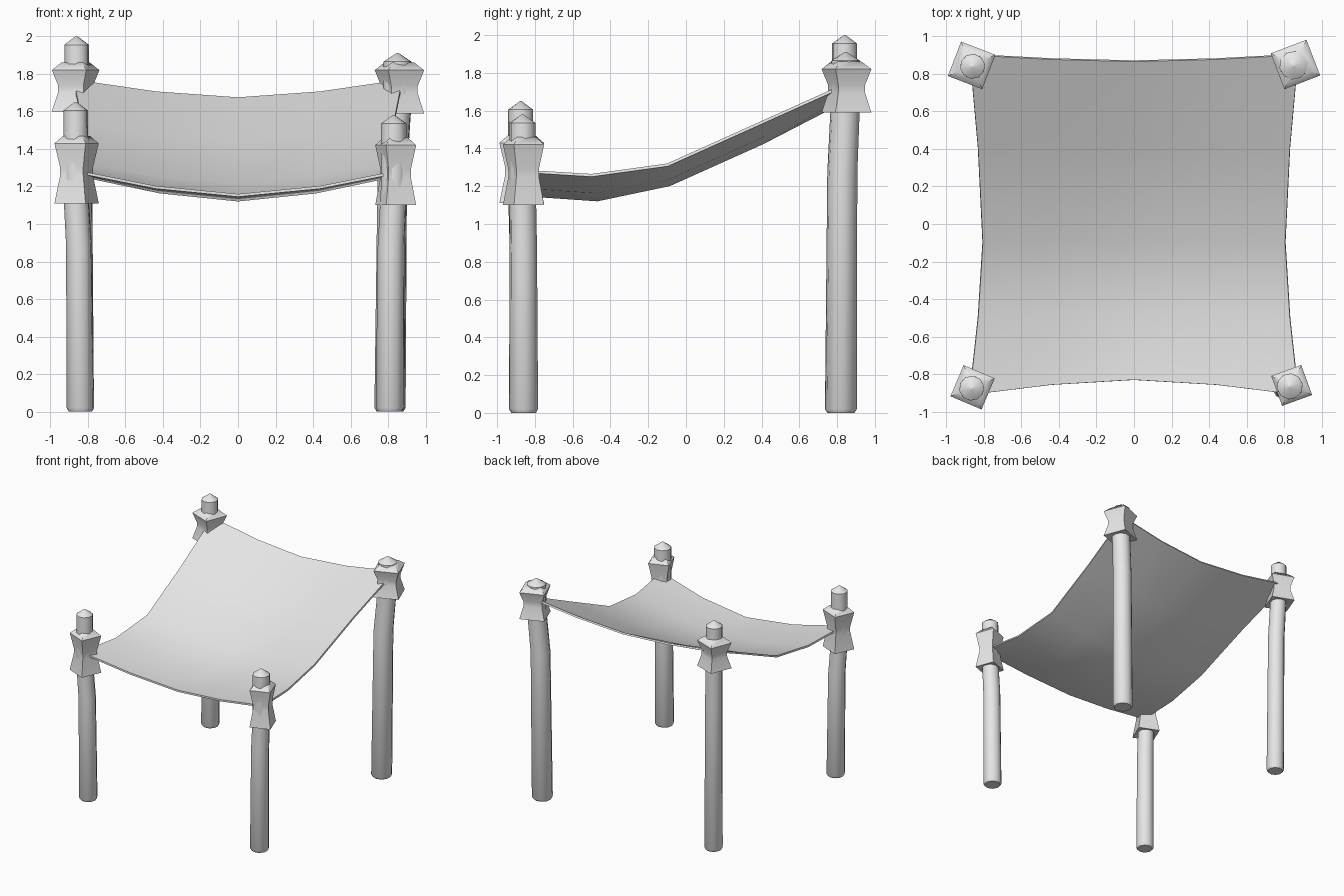
import bpy, bmesh
from math import cos, sin, pi, radians, sqrt
from mathutils import Vector

cube = bpy.data.objects.get("Cube")
if cube:
    bpy.data.objects.remove(cube)

grey = bpy.data.materials.new("light_grey")
grey.use_nodes = True
grey.diffuse_color = (0.8, 0.8, 0.8, 1)
grey.node_tree.nodes["Principled BSDF"].inputs["Base Color"].default_value = (0.8, 0.8, 0.8, 1)


def finish(name, bm, angle):
    bmesh.ops.recalc_face_normals(bm, faces=bm.faces)
    mesh = bpy.data.meshes.new(name)
    bm.to_mesh(mesh)
    bm.free()
    mesh.materials.append(grey)
    obj = bpy.data.objects.new(name, mesh)
    bpy.context.collection.objects.link(obj)
    bpy.ops.object.select_all(action='DESELECT')
    obj.select_set(True)
    bpy.context.view_layer.objects.active = obj
    bpy.ops.object.shade_smooth_by_angle(angle=radians(angle))
    return obj


def loft(name, levels, sides, turn, angle):
    """Stack rings given as (x, y, z, radius) and cap both ends."""
    bm = bmesh.new()
    rings = []
    for x, y, z, r in levels:
        ring = []
        for i in range(sides):
            a = turn + 2 * pi * i / sides
            ring.append(bm.verts.new((x + r * cos(a), y + r * sin(a), z)))
        rings.append(ring)
    for low, high in zip(rings, rings[1:]):
        for i in range(sides):
            j = (i + 1) % sides
            bm.faces.new((low[i], low[j], high[j], high[i]))
    bm.faces.new(rings[0][::-1])
    bm.faces.new(rings[-1])
    return finish(name, bm, angle)


# Leaning pole with a blunt pointed tip, and the flared square lashing around it
def post(name, foot, head, top, r, wrap, low, high, half, turn):
    fx, fy = foot
    hx, hy = head
    kx, ky = fx + (hx - fx) * 0.3, fy + (hy - fy) * 0.3
    loft(name + "_pole", [
        (fx, fy, 0.0, r * 0.9), (fx, fy, 0.02, r * 1.06),
        (kx, ky, low * 0.8, r), (hx, hy, low + 0.08, r * 0.97),
        (hx, hy, top - 0.045, r * 0.95), (hx, hy, top, r * 0.08)],
        10, 0.2, 40)
    wx, wy = wrap
    c = half * sqrt(2)
    mid = (low + high) / 2
    loft(name + "_lashing", [
        (wx, wy, low + 0.01, c * 0.6), (wx, wy, low, c),
        (wx, wy, mid - 0.02, c * 0.74), (wx, wy, mid + 0.02, c * 0.74),
        (wx, wy, high - 0.02, c), (wx, wy, high + 0.02, c * 0.6)],
        4, radians(45 + turn), 50)


post("front_right", (-0.84, -0.86), (-0.865, -0.875), 1.65, 0.07,
     (-0.86, -0.87), 1.11, 1.45, 0.09, -23)
post("front_left", (0.81, -0.86), (0.83, -0.865), 1.58, 0.073,
     (0.84, -0.86), 1.10, 1.44, 0.085, 20)
post("back_right", (-0.84, 0.82), (-0.86, 0.84), 2.0, 0.07,
     (-0.865, 0.845), 1.6, 1.84, 0.098, -21)
post("back_left", (0.81, 0.82), (0.85, 0.845), 1.91, 0.08,
     (0.86, 0.85), 1.59, 1.84, 0.102, 21)

# Sagging cloth: each row is (centre y, edge y, edge x, centre z, edge z)
rows = [(-0.83, -0.91, 0.875, 1.16, 1.29),
        (-0.47, -0.50, 0.83, 1.135, 1.265),
        (-0.09, -0.10, 0.805, 1.215, 1.32),
        (0.40, 0.40, 0.83, 1.435, 1.545),
        (0.865, 0.90, 0.875, 1.675, 1.77)]
bm = bmesh.new()
grid = []
for cy, ey, ex, cz, ez in rows:
    line = []
    for u in (-1, -0.5, 0, 0.5, 1):
        sag = 0.33 if abs(u) == 0.5 else abs(u)
        line.append(bm.verts.new((u * ex, cy + (ey - cy) * sag, cz + (ez - cz) * sag)))
    grid.append(line)
for a, b in zip(grid, grid[1:]):
    for i in range(4):
        bm.faces.new((a[i], a[i + 1], b[i + 1], b[i]))
bm.normal_update()
cloth = finish("canopy_cloth", bm, 50)
if cloth.data.polygons[0].normal.z < 0:
    cloth.data.flip_normals()
thick = cloth.modifiers.new("thickness", 'SOLIDIFY')
thick.thickness = 0.015
thick.offset = -1
bpy.context.view_layer.objects.active = cloth
bpy.ops.object.modifier_apply(modifier=thick.name)
bpy.ops.object.shade_smooth_by_angle(angle=radians(50))
